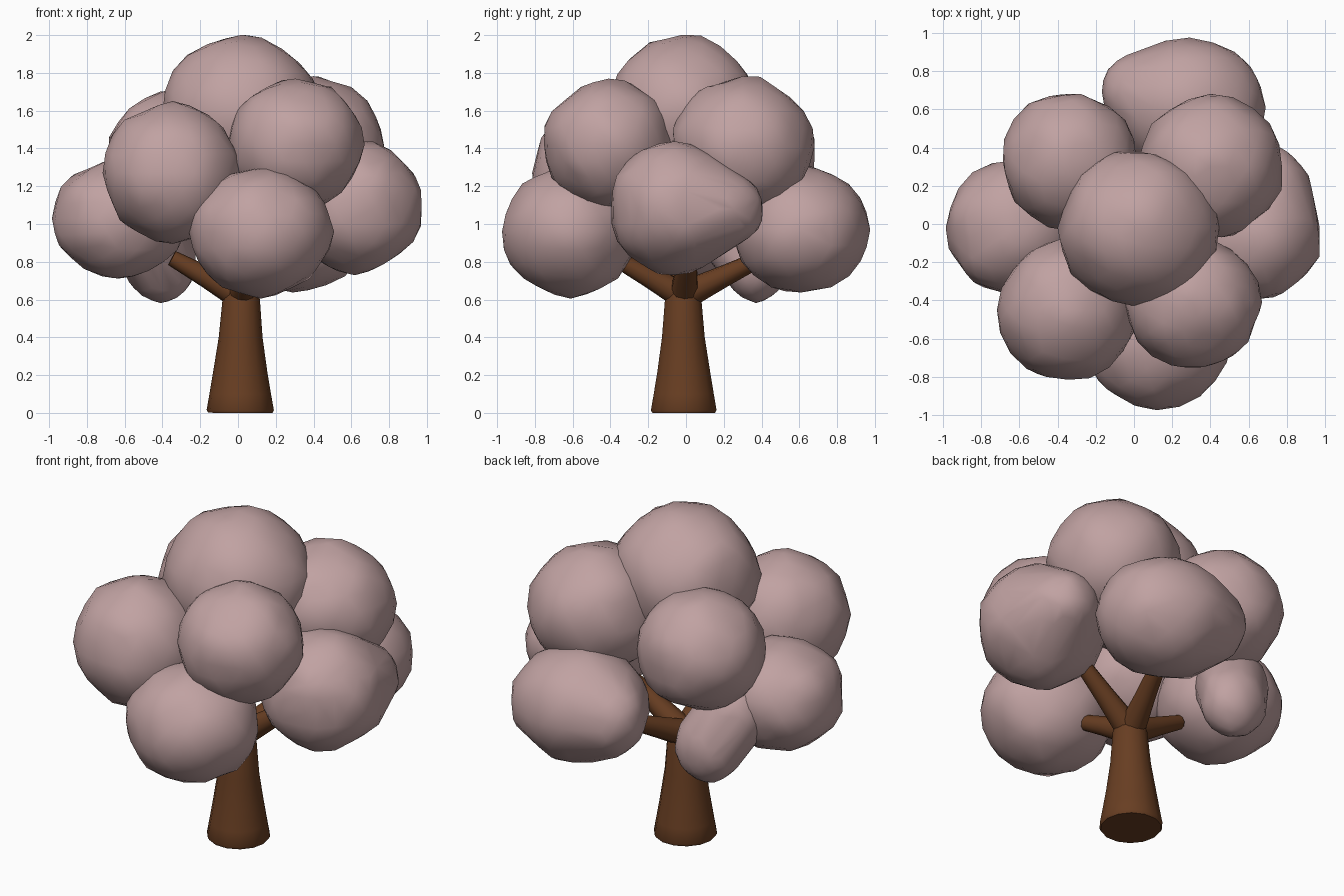
import bpy, bmesh, math
from mathutils import Vector, noise

if "Cube" in bpy.data.objects:
    bpy.data.objects.remove(bpy.data.objects["Cube"])


def material(name, rgb):
    m = bpy.data.materials.new(name)
    m.diffuse_color = (*rgb, 1.0)
    m.use_nodes = True
    m.node_tree.nodes["Principled BSDF"].inputs["Base Color"].default_value = m.diffuse_color
    return m


LEAF = material("dusty_pink_leaves", (0.53, 0.36, 0.36))
BARK = material("brown_bark", (0.138, 0.048, 0.016))


def finish(bm, name, mat, angle):
    bmesh.ops.recalc_face_normals(bm, faces=bm.faces)
    me = bpy.data.meshes.new(name)
    bm.to_mesh(me)
    bm.free()
    me.materials.append(mat)
    ob = bpy.data.objects.new(name, me)
    bpy.context.collection.objects.link(ob)
    bpy.ops.object.select_all(action='DESELECT')
    ob.select_set(True)
    bpy.context.view_layer.objects.active = ob
    bpy.ops.object.shade_smooth_by_angle(angle=math.radians(angle))


def tube(name, path, radii, sides):
    """Tapered tube through the path points, capped at both ends."""
    bm = bmesh.new()
    pts = [Vector(p) for p in path]
    q = Vector((0, 0, 1)).rotation_difference(pts[-1] - pts[0])
    rings = []
    for p, r in zip(pts, radii):
        rings.append([bm.verts.new(p + q @ Vector((r * math.cos(a), r * math.sin(a), 0)))
                      for a in (2 * math.pi * k / sides for k in range(sides))])
    for a, b in zip(rings, rings[1:]):
        for k in range(sides):
            j = (k + 1) % sides
            bm.faces.new((a[k], a[j], b[j], b[k]))
    bm.faces.new(rings[0])
    bm.faces.new(rings[-1])
    finish(bm, name, BARK, 50)


def clump(name, *balls, lump=0.07):
    """Slightly lumpy low-poly ball of leaves; several balls are wrapped into one mass."""
    bm = bmesh.new()
    for centre, radii in balls:
        c, s = Vector(centre), Vector(radii)
        new = bmesh.ops.create_icosphere(bm, subdivisions=3, radius=1.0)["verts"]
        for v in new:
            k = 1.0 + lump * noise.noise(v.co * 2.2 + c * 7)
            v.co = c + v.co * k * s
    if len(balls) > 1:
        bmesh.ops.delete(bm, geom=bm.edges[:], context='EDGES_FACES')
        hull = bmesh.ops.convex_hull(bm, input=bm.verts[:])
        inside = {v for v in hull["geom_interior"] + hull["geom_unused"]
                  if isinstance(v, bmesh.types.BMVert)}
        bmesh.ops.delete(bm, geom=list(inside), context='VERTS')
    finish(bm, name, LEAF, 60)


# Flared trunk
tube("trunk",
     [(0.012, -0.012, 0), (0.012, -0.012, 0.015), (0.012, -0.012, 0.1), (0.012, -0.012, 0.22),
      (0.014, -0.014, 0.4), (0.017, -0.015, 0.6), (0.017, -0.015, 0.66)],
     [0.170, 0.178, 0.163, 0.143, 0.116, 0.099, 0.085], 14)

# Four branches reaching into the lower clumps
for name, tip in {"left_branch": (-0.35, -0.03, 0.82), "front_branch": (0.08, -0.38, 0.82),
                  "right_branch": (0.42, 0.02, 0.92), "back_branch": (0.16, 0.42, 0.83)}.items():
    t = Vector(tip)
    base = Vector((0.015, -0.012, 0.62))
    tube(name, [base, base.lerp(t, 0.5), t], [0.078, 0.057, 0.042], 10)

# Leaf clumps: crown and middle ring
clump("crown_clump", ((0.02, -0.02, 1.59), (0.42, 0.40, 0.41)))
clump("front_right_clump", ((0.305, -0.41, 1.42), (0.355, 0.345, 0.345)))
clump("front_left_clump", ((-0.345, -0.45, 1.27), (0.365, 0.37, 0.37)))
clump("back_right_clump", ((0.40, 0.30, 1.41), (0.375, 0.375, 0.365)))
clump("back_left_clump", ((-0.335, 0.33, 1.36), (0.355, 0.36, 0.345)))

# Lower ring, with side lobes
clump("lower_front_clump", ((0.12, -0.61, 0.96), (0.38, 0.36, 0.34)))
clump("lower_left_clump", ((-0.63, -0.02, 1.03), (0.355, 0.35, 0.315)))
clump("lower_right_clump", ((0.62, -0.06, 1.09), (0.36, 0.345, 0.35)),
      ((0.70, 0.18, 1.08), (0.22, 0.23, 0.21)))
clump("lower_back_clump", ((0.29, 0.61, 0.97), (0.40, 0.36, 0.33)),
      ((0.02, 0.69, 0.98), (0.19, 0.20, 0.22)))
clump("low_back_left_lobe", ((-0.41, 0.37, 0.80), (0.19, 0.17, 0.21)),
      ((-0.50, 0.25, 0.98), (0.20, 0.20, 0.22)))
